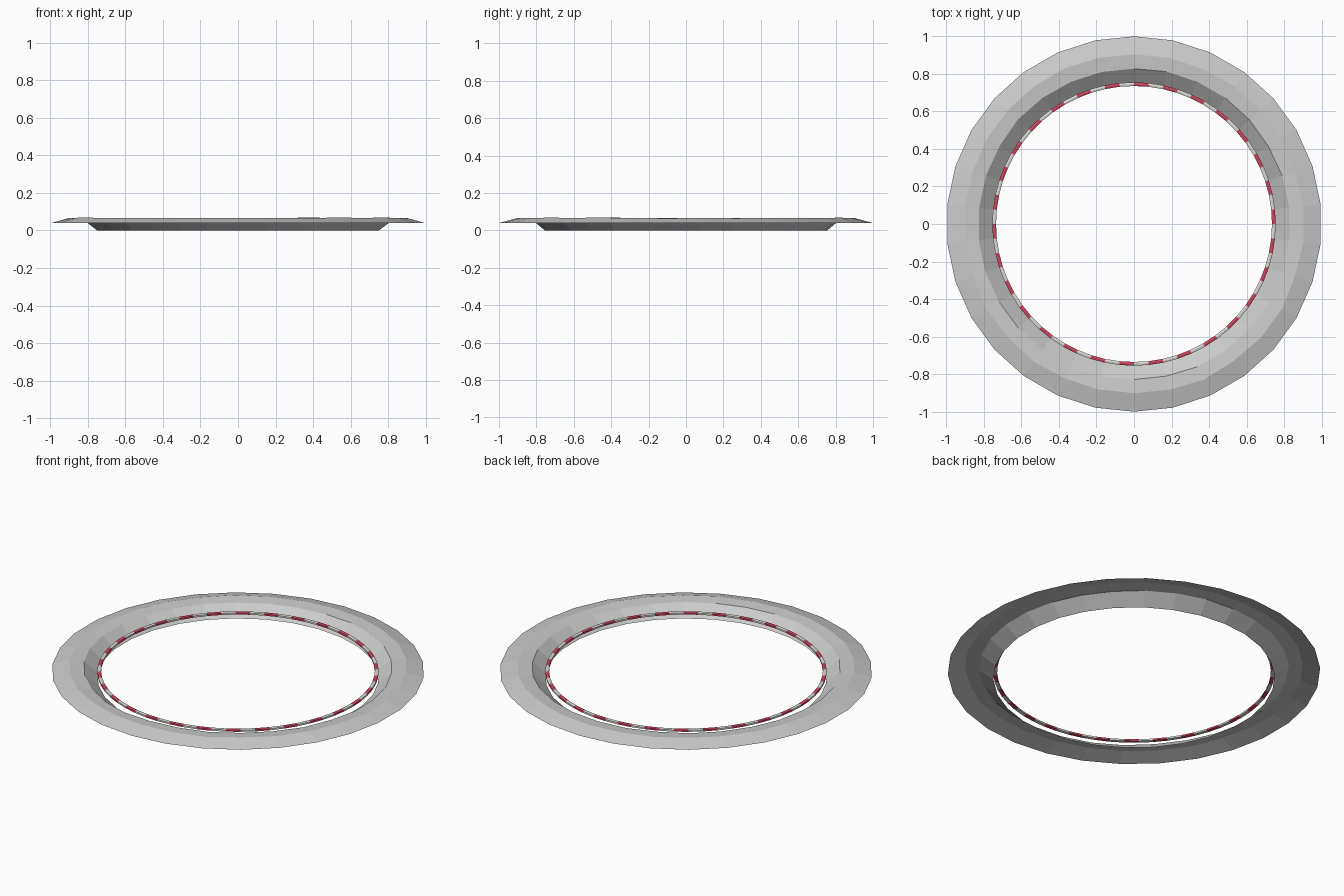
import bpy, math, random

if "Cube" in bpy.data.objects:
    bpy.data.objects.remove(bpy.data.objects["Cube"])

random.seed(4)


def material(name, color):
    m = bpy.data.materials.new(name)
    m.diffuse_color = (*color, 1)
    m.use_nodes = True
    m.node_tree.nodes["Principled BSDF"].inputs["Base Color"].default_value = m.diffuse_color
    return m


def ring(name, profile, sides, closed=False, jitter=None):
    """Sweep an (r, z) profile around the z axis, starting at +y."""
    n = len(profile)
    verts, faces = [], []
    for i in range(sides):
        a = math.pi / 2 + 2 * math.pi * i / sides
        for k, (r, z) in enumerate(profile):
            if jitter:
                r += random.uniform(-1, 1) * jitter[k][0]
                z += random.uniform(-1, 1) * jitter[k][1]
            verts.append((r * math.cos(a), r * math.sin(a), z))
    for i in range(sides):
        j = (i + 1) % sides
        for k in range(n if closed else n - 1):
            l = (k + 1) % n
            faces.append((i * n + k, j * n + k, j * n + l, i * n + l))
    me = bpy.data.meshes.new(name)
    me.from_pydata(verts, [], faces)
    me.update()
    ob = bpy.data.objects.new(name, me)
    bpy.context.collection.objects.link(ob)
    return ob


# Sloping embankment: a single open sheet with a slightly uneven crest
ring("embankment",
     [(1.0, 0.04), (0.905, 0.067), (0.83, 0.06), (0.755, 0.0)], 30,
     jitter=[(0, 0), (0.004, 0.002), (0.003, 0.002), (0, 0)])

# Thin striped rail floating just inside the lower lip
rail = ring("striped_rail",
            [(0.755, 0.032), (0.755, 0.042), (0.745, 0.045),
             (0.735, 0.042), (0.735, 0.032)], 60, closed=True)
rail.data.materials.append(material("rail_white", (0.72, 0.72, 0.68)))
rail.data.materials.append(material("rail_red", (0.62, 0.06, 0.12)))
for p in rail.data.polygons:
    p.material_index = (p.index // 5) % 2
